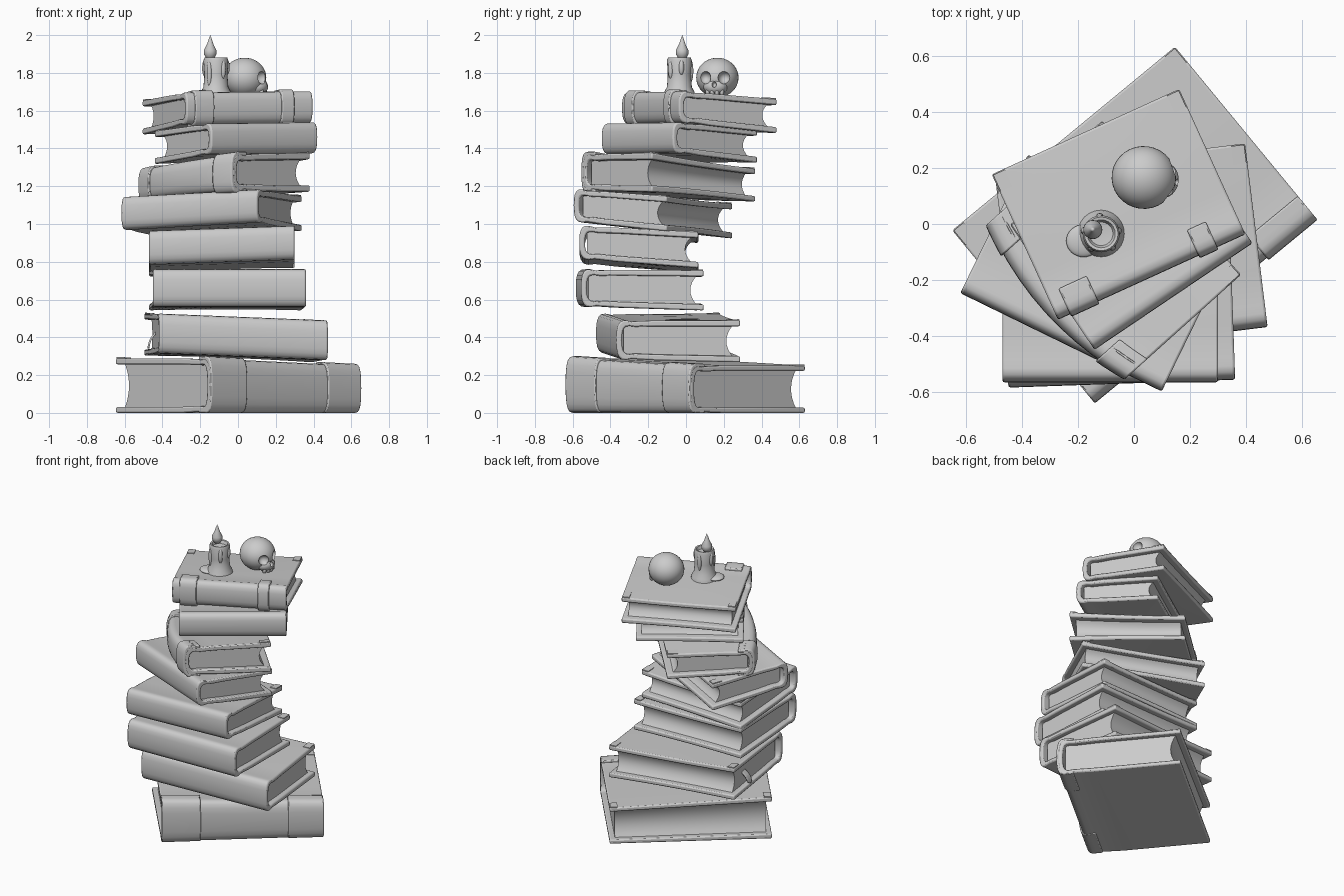
import bpy, bmesh, math
from mathutils import Matrix, Vector

if "Cube" in bpy.data.objects:
    bpy.data.objects.remove(bpy.data.objects["Cube"])

stone = bpy.data.materials.new("plain_grey")
stone.use_nodes = True
stone.diffuse_color = (0.6, 0.6, 0.6, 1)
stone.node_tree.nodes["Principled BSDF"].inputs["Base Color"].default_value = (0.6, 0.6, 0.6, 1)
made = []


def finish(name, bm, bevel=0.0):
    bmesh.ops.recalc_face_normals(bm, faces=bm.faces)
    mesh = bpy.data.meshes.new(name)
    bm.to_mesh(mesh)
    bm.free()
    mesh.materials.append(stone)
    ob = bpy.data.objects.new(name, mesh)
    bpy.context.collection.objects.link(ob)
    if bevel:
        mod = ob.modifiers.new("soft_edges", "BEVEL")
        mod.width, mod.segments, mod.angle_limit = bevel, 2, math.radians(40)
    made.append(ob)
    return ob


def sweep(name, side_a, side_b, xs, place, bevel):
    """Sweep a section made of two matching point rows along x."""
    ring = side_a + side_b[::-1]
    n, m = len(ring), len(side_a)
    bm = bmesh.new()
    rows = [[bm.verts.new(place(x, y, z)) for y, z in ring] for x in xs]
    for a, b in zip(rows, rows[1:]):
        for i in range(n):
            j = (i + 1) % n
            bm.faces.new((a[i], a[j], b[j], b[i]))
    for r in (rows[0], rows[-1]):
        for i in range(m - 1):
            bm.faces.new((r[i], r[i + 1], r[n - 2 - i], r[n - 1 - i]))
    return finish(name, bm, bevel)


def wrap(y0, y1, z0, z1, round_, groove=0.0):
    """Open C section: bottom board, rounded spine, top board."""
    mid, half = (z0 + z1) / 2, (z1 - z0) / 2
    arc = []
    for i in range(11):
        a = math.pi * (i / 10 - 0.5)
        s, c = math.sin(a), max(math.cos(a), 0)
        arc.append((y0 + round_ * (1 - c ** 0.7),
                    mid + half * math.copysign(abs(s) ** 0.7, s)))
    g = y0 + round_ + 0.25 * (y1 - y0 - round_)
    low = [(y1, z0), (g, z0), (y0 + round_ + 0.03, z0 + groove)]
    high = [(y, z0 + z1 - z) for y, z in low[::-1]]
    return low + arc + high


def spread(a, b, n=10):
    return [a + (b - a) * i / n for i in range(n + 1)]


def book(name, centre, base, L, W, T, yaw, slope_x=0, slope_y=0, taper=0, bow=0, bands=()):
    t = 0.03
    turn = Matrix.Translation((centre[0], centre[1], base)) @ Matrix.Rotation(math.radians(yaw), 4, "Z")

    def place(x, y, z):
        # Covers fan out slightly at the fore edge, spine may bow out
        fan = 0.06 * max(0, 2 * y / W) ** 2 * (2 * x / L) ** 2 if base else 0
        zz = z * (1 + taper * x) + (z - T / 2) * fan + slope_x * x + slope_y * y
        yy = y - bow * (1 - (2 * x / L) ** 2) * (0.5 - y / W)
        return turn @ Vector((x, yy, zz))

    spine, fore = -W / 2, W / 2
    sweep(name + "_cover", wrap(spine, fore, 0, T, 0.05, 0.006),
          wrap(spine + t, fore, t, T - t, 0.04, 0.004), spread(-L / 2, L / 2), place, 0.008)

    # Page block with a hollow fore edge
    zs = spread(t * 0.8, T - t * 0.8, 8)
    hollow = [(fore - 0.035 - 0.035 * (1 - (2 * i / 8 - 1) ** 2), z) for i, z in enumerate(zs)]
    back = [(spine + t + 0.012, z) for z in zs]
    sweep(name + "_pages", hollow, back, spread(-L / 2 + 0.035, L / 2 - 0.035), place, 0)

    # Raised bands wrapped round the spine
    e = 0.01
    for k, (mid, width) in enumerate(bands):
        x0, x1 = L * (mid - 0.5 - width / 2), L * (mid - 0.5 + width / 2)
        zlo = -e if base else 0
        sweep(f"{name}_spine_band_{k + 1}", wrap(spine - e, spine + 0.1, zlo, T + e, 0.05),
              wrap(spine + e, spine + 0.1, zlo + 2 * e, T - e, 0.045), spread(x0, x1, 4), place, 0.006)

    # Thin guards on the top cover's fore corners
    for s in (-1, 1):
        a = s * (L / 2 - 0.004)
        b = s * (L / 2 - 0.05)
        ys = (fore - 0.07, fore - 0.004)
        sweep(f"{name}_corner_guard_{'right' if s < 0 else 'left'}",
              [(y, T + 0.005) for y in ys], [(y, T - 0.003) for y in ys], (a, b), place, 0)


book("book_1", (0, 0), 0, 1.03, 0.79, 0.27, 39.5, taper=-0.14, bands=((0.12, 0.24), (0.89, 0.22)))
book("book_2", (-0.01, -0.095), 0.295, 0.9, 0.66, 0.21, 7, -0.04, -0.01)
book("book_3", (-0.055, -0.245), 0.555, 0.81, 0.65, 0.2, 2, 0, -0.02)
book("book_4", (-0.085, -0.25), 0.78, 0.77, 0.63, 0.18, 0, 0.035, -0.065)
book("book_5", (-0.14, -0.175), 0.97, 0.8, 0.55, 0.175, -26, 0.05, -0.08)
book("book_6", (-0.07, -0.09), 1.15, 0.74, 0.55, 0.18, -48, 0.07, 0, 0.25, 0.06, ((0.08, 0.16), (0.92, 0.16)))
book("book_7", (-0.01, -0.035), 1.35, 0.68, 0.54, 0.165, 34, 0.01, -0.09)
book("book_8", (-0.055, 0.07), 1.508, 0.735, 0.57, 0.17, 24.5, 0.01, -0.09, bands=((0.14, 0.15), (0.8, 0.1)))


# Ribbon bookmark with two tails
def ribbon(name, pts):
    bm = bmesh.new()
    rows = [[bm.verts.new(Vector(p) + Vector((0, w, 0))) for w in (-0.022, 0.022)] for p in pts]
    for a, b in zip(rows, rows[1:]):
        bm.faces.new((a[0], a[1], b[1], b[0]))
    ob = finish(name, bm)
    sub = ob.modifiers.new("smooth", "SUBSURF")
    sub.levels = sub.render_levels = 2
    ob.modifiers.new("cloth", "SOLIDIFY").thickness = 0.01


ribbon("bookmark_front", [(-0.36, 0, 0.47), (-0.43, 0, 0.5), (-0.42, 0, 0.44), (-0.47, -0.02, 0.4), (-0.48, -0.03, 0.34)])
ribbon("bookmark_back", [(-0.36, 0.04, 0.46), (-0.41, 0.04, 0.48), (-0.4, 0.05, 0.42), (-0.44, 0.06, 0.37), (-0.45, 0.06, 0.33)])


# Candle
def lathe(name, pts, x, y):
    bm = bmesh.new()
    verts = [bm.verts.new((x + r, y, z)) for r, z in pts]
    edges = [bm.edges.new(p) for p in zip(verts, verts[1:])]
    bmesh.ops.spin(bm, geom=verts + edges, cent=(x, y, 0), axis=(0, 0, 1), angle=math.tau, steps=24)
    bmesh.ops.remove_doubles(bm, verts=bm.verts, dist=0.0005)
    return finish(name, bm)


def blob(name, pos, radii, frame=Matrix()):
    bm = bmesh.new()
    bmesh.ops.create_uvsphere(bm, u_segments=32, v_segments=20, radius=1)
    bm.transform(frame @ Matrix.Translation(pos) @ Matrix.Diagonal((*radii, 1)))
    return finish(name, bm)


cx, cy = -0.117, -0.035
lathe("candle", [(0, 1.67), (0.085, 1.675), (0.08, 1.7), (0.066, 1.725), (0.061, 1.79), (0.066, 1.865),
                 (0.06, 1.882), (0.05, 1.88), (0.042, 1.86), (0, 1.855)], cx, cy)
lathe("flame", [(0, 1.865), (0.02, 1.875), (0.034, 1.9), (0.033, 1.92), (0.018, 1.95), (0.008, 1.98), (0, 2.0)], -0.147, -0.02)
blob("wax_puddle", (-0.18, -0.06, 1.692), (0.062, 0.058, 0.018))
for k, (ang, h) in enumerate(((10, 0.04), (95, 0.06), (170, 0.045), (235, 0.07), (310, 0.05))):
    a = math.radians(ang)
    blob(f"wax_drip_{k + 1}", (cx + 0.06 * math.cos(a), cy + 0.06 * math.sin(a), 1.87 - h), (0.014, 0.014, h))

# Skull facing the side, with carved sockets
head = Matrix.Translation((0.035, 0.166, 1.775)) @ Matrix.Rotation(math.radians(-8), 4, "Z")
skull = blob("skull", (0, 0, 0), (0.115, 0.112, 0.105), head)


def carve(tool, operation):
    mod = skull.modifiers.new("carve", "BOOLEAN")
    mod.operation, mod.object, mod.solver = operation, tool, "EXACT"
    bpy.context.view_layer.objects.active = skull
    bpy.ops.object.modifier_apply(modifier=mod.name)
    made.remove(tool)
    bpy.data.objects.remove(tool)


carve(blob("muzzle", (0.07, 0, -0.048), (0.055, 0.064, 0.046), head), "UNION")
for s in (-1, 1):
    carve(blob("socket", (0.108, s * 0.052, 0.0), (0.042, 0.033, 0.034), head), "DIFFERENCE")
carve(blob("nose", (0.125, 0, -0.036), (0.03, 0.012, 0.016), head), "DIFFERENCE")
for k in range(4):
    y = (k - 1.5) * 0.025
    blob(f"tooth_{k + 1}", (0.105 - 8 * y * y, y, -0.076), (0.014, 0.012, 0.022), head)

# Smooth shading with sharp edges kept
bpy.ops.object.select_all(action="DESELECT")
for ob in made:
    ob.select_set(True)
bpy.context.view_layer.objects.active = made[0]
bpy.ops.object.shade_smooth_by_angle(angle=math.radians(40))
